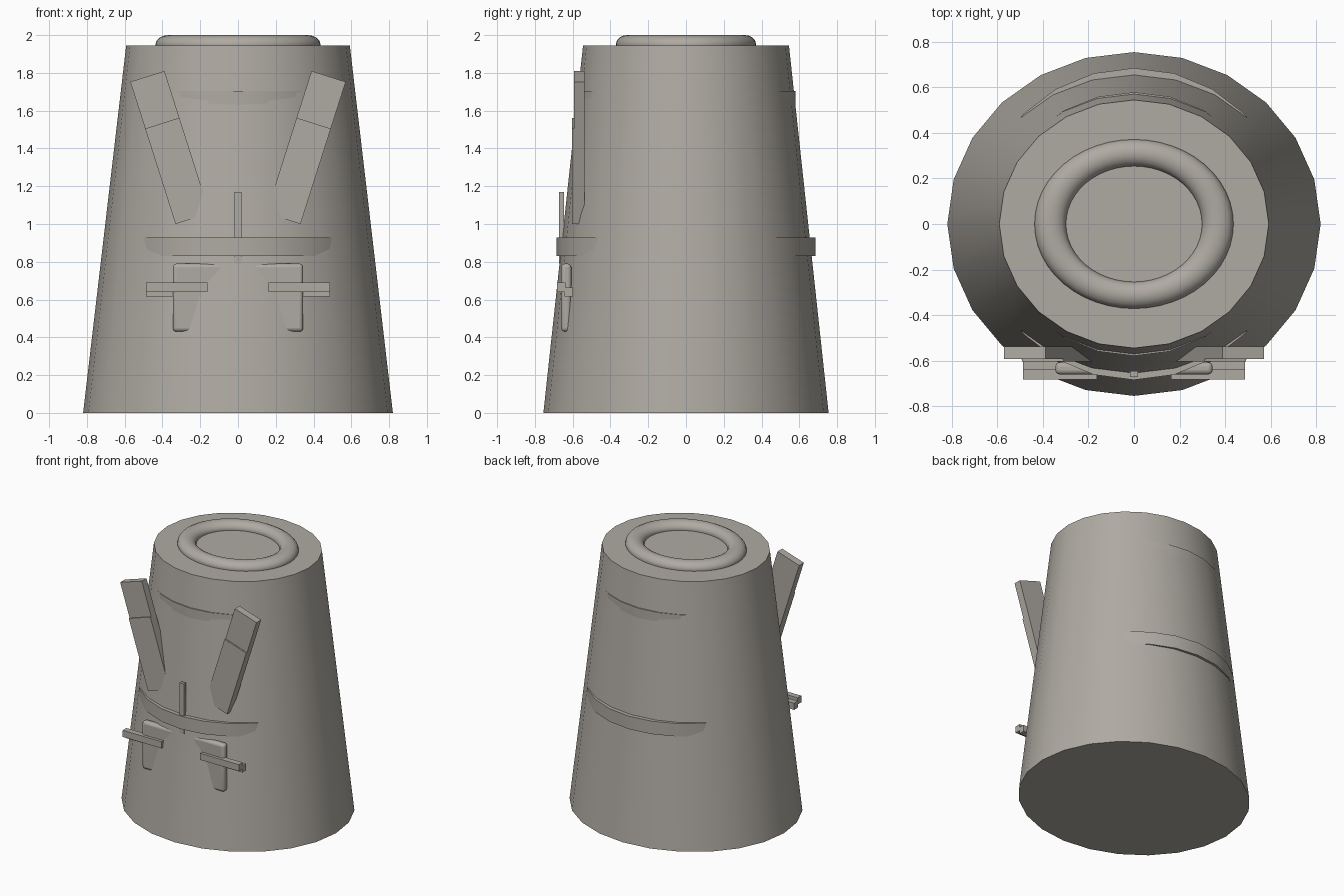
import bpy, math

if "Cube" in bpy.data.objects:
    bpy.data.objects.remove(bpy.data.objects["Cube"])

# Warm grey used on every part
grey = bpy.data.materials.new("warm_grey")
grey.diffuse_color = (0.43, 0.405, 0.365, 1)
grey.use_nodes = True
grey.node_tree.nodes["Principled BSDF"].inputs["Base Color"].default_value = grey.diffuse_color

def finish(o, name):
    o.name = name
    o.data.materials.append(grey)
    bpy.ops.object.transform_apply(location=False, rotation=False, scale=True)

def smooth():
    bpy.ops.object.shade_smooth_by_angle(angle=math.radians(35))

def tapered(name, r1, r2, z0, z1, yscale):
    # 24-sided elliptical drum, vertices on the axes
    bpy.ops.mesh.primitive_cone_add(vertices=24, radius1=r1, radius2=r2,
                                    depth=z1 - z0, location=(0, 0, (z0 + z1) / 2))
    o = bpy.context.object
    o.scale.y = yscale
    finish(o, name)
    smooth()

def box(name, centre, size, tilt=0.0, bevel=0.0):
    bpy.ops.mesh.primitive_cube_add(size=1, location=centre)
    o = bpy.context.object
    o.scale = size
    finish(o, name)
    o.rotation_euler.y = tilt
    if bevel:
        m = o.modifiers.new("round", 'BEVEL')
        m.width = bevel
        m.segments = 4
        smooth()

# Coat body
tapered("body", 0.82, 0.592, 0, 1.945, 0.755 / 0.82)

# Belt and upper band, mostly sunk in the body
tapered("belt", 0.685, 0.685, 0.83, 0.928, 1.0)
tapered("upper_band", 0.604, 0.604, 1.60, 1.705, 0.579 / 0.604)

# Oval collar ring on top
bpy.ops.mesh.primitive_torus_add(major_radius=0.368, minor_radius=0.069,
                                 major_segments=48, minor_segments=16,
                                 location=(0, 0, 1.95))
collar = bpy.context.object
collar.scale = (1, 0.85, 0.05 / 0.069)
finish(collar, "collar")
smooth()

# Centre front strip
box("front_strip", (0, -0.659, 0.98), (0.036, 0.025, 0.38))

# Lapels, pockets and flaps on both sides
tilt = 0.308
ax, az = math.sin(tilt), math.cos(tilt)
for s, side in ((-1, "left"), (1, "right")):
    # slanted lapel with a slightly raised lower part
    cx, cz = 0.36, 1.405
    box("lapel_" + side, (s * cx, -0.566, cz), (0.19, 0.056, 0.79), s * tilt)
    d = -0.13
    box("lapel_lower_" + side, (s * (cx + ax * d), -0.575, cz + az * d),
        (0.19, 0.058, 0.53), s * tilt)
    # rounded pocket
    box("pocket_" + side, (s * 0.205, -0.634, 0.61), (0.28, 0.054, 0.36), 0, 0.02)
    # flap bars
    box("flap_" + side, (s * 0.324, -0.661, 0.665), (0.325, 0.044, 0.05))
    box("flap_backing_" + side, (s * 0.324, -0.62, 0.64), (0.325, 0.044, 0.05))
